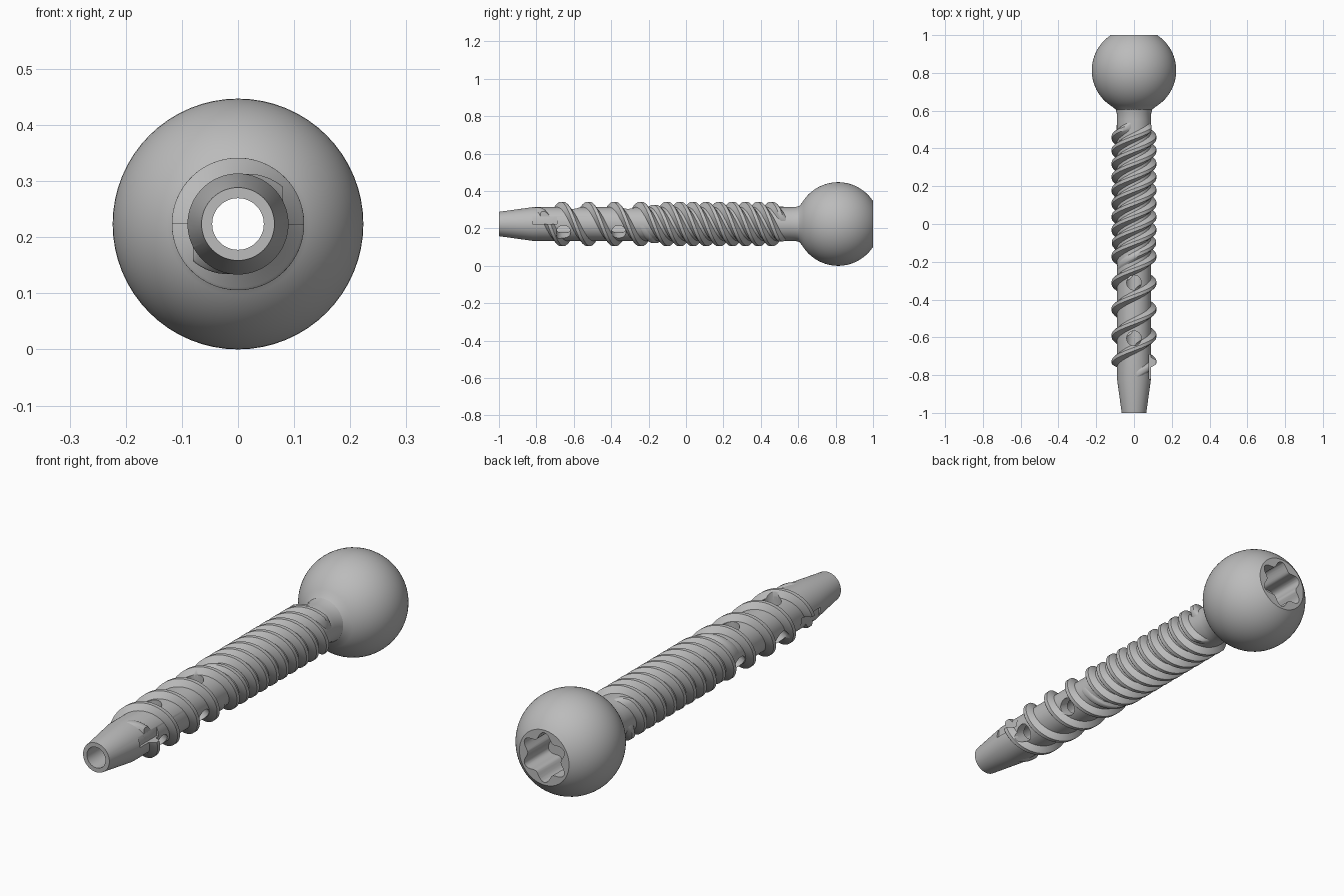
import bpy, bmesh
from math import sin, cos, pi, tau, sqrt, radians
from mathutils import Matrix

if "Cube" in bpy.data.objects:
    bpy.data.objects.remove(bpy.data.objects["Cube"])

AXIS_Z = 0.2235        # height of the screw axis
BALL_R, BALL_Y = 0.2235, 0.813
CORE_R, CREST_R, BORE_R = 0.09, 0.118, 0.046
PITCH = 0.14           # distance between the two main threads
LEAD = 2 * PITCH
CREST_Y = -0.382       # a crest crosses the top of the shaft here

steel = bpy.data.materials.new("grey steel")
steel.use_nodes = True
steel.diffuse_color = (0.5, 0.5, 0.5, 1)
steel.node_tree.nodes["Principled BSDF"].inputs["Base Color"].default_value = (0.5, 0.5, 0.5, 1)


def polar(r, angle, y):
    return (r * sin(angle), y, AXIS_Z + r * cos(angle))


def finish(name, bm):
    bmesh.ops.recalc_face_normals(bm, faces=bm.faces)
    mesh = bpy.data.meshes.new(name)
    bm.to_mesh(mesh)
    bm.free()
    mesh.materials.append(steel)
    obj = bpy.data.objects.new(name, mesh)
    bpy.context.collection.objects.link(obj)
    return obj


def bridge(bm, a, b):
    for i in range(len(a)):
        j = (i + 1) % len(a)
        bm.faces.new((a[i], a[j], b[j], b[i]))


def lathe(name, profile, steps=64):
    """Revolve a closed (radius, y) loop about the screw axis."""
    bm = bmesh.new()
    rings = [[bm.verts.new(polar(r, tau * k / steps, y)) for r, y in profile]
             for k in range(steps)]
    for k in range(steps):
        bridge(bm, rings[k], rings[(k + 1) % steps])
    return finish(name, bm)


def cut(obj, cutters):
    bpy.context.view_layer.objects.active = obj
    for cutter in cutters:
        mod = obj.modifiers.new("cut", 'BOOLEAN')
        mod.operation, mod.solver, mod.object = 'DIFFERENCE', 'EXACT', cutter
        bpy.ops.object.modifier_apply(modifier=mod.name)


def smooth(obj):
    bpy.ops.object.select_all(action='DESELECT')
    obj.select_set(True)
    bpy.context.view_layer.objects.active = obj
    bpy.ops.object.shade_smooth_by_angle(angle=radians(32))


# Hollow shaft, flared neck and truncated ball in one turned body
profile = [(BORE_R, -1.0), (0.065, -1.0), (CORE_R, -0.82), (CORE_R, -0.4),
           (CORE_R, 0.1), (CORE_R, 0.555), (0.091, 0.585), (0.096, 0.605)]
first, last, steps = 0.62, 1.0, 28
t0, t1 = [(y - BALL_Y) / BALL_R for y in (first, last)]
from math import asin
for i in range(steps + 1):
    t = asin(t0) + (asin(t1) - asin(t0)) * i / steps
    profile.append((BALL_R * cos(t), BALL_Y + BALL_R * sin(t)))
profile.append((BORE_R, 1.0))
body = lathe("screw_body", profile)


# Helical threads: two full-length starts, two more on the upper shaft
def ramp(y, a, b):
    return max(0.0, min(1.0, (y - a) / (b - a)))


def thread(bm, offset, y0, y1, run_in, steps_per_turn=56):
    section = [(-0.033, 0), (-0.026, 0.2), (-0.014, 0.85), (-0.009, 1),
               (0.009, 1), (0.014, 0.85), (0.026, 0.2), (0.033, 0)]
    base = CORE_R - 0.006
    count = int((y1 - y0) / LEAD * steps_per_turn)
    rings = []
    for k in range(count + 1):
        y = y0 + (y1 - y0) * k / count
        angle = tau * (y - CREST_Y - offset) / LEAD
        grow = max(0.03, min(ramp(y, y0, y0 + run_in), ramp(-y, -y1, -y1 + 0.03)))
        ring = [polar(base + (CREST_R - base) * grow * h, angle, y + dy)
                for dy, h in section]
        ring += [polar(base - 0.012, angle, y + s * 0.033) for s in (1, -1)]
        rings.append([bm.verts.new(p) for p in ring])
    for a, b in zip(rings, rings[1:]):
        bridge(bm, a, b)
    bm.faces.new(rings[0])
    bm.faces.new(rings[-1])


def threads(name, offsets, *args):
    bm = bmesh.new()
    for offset in offsets:
        thread(bm, offset, *args)
    return finish(name, bm)


main_threads = threads("main_threads", (0, PITCH), -0.81, 0.525, 0.08)
upper_threads = threads("upper_threads", (PITCH / 2, PITCH * 1.5), -0.27, 0.525, 0.18)


# Radial side holes, spiralling in the valley between the main threads
def hole(angle, y):
    bm = bmesh.new()
    place = (Matrix.Translation((0, y, AXIS_Z)) @ Matrix.Rotation(angle, 4, 'Y')
             @ Matrix.Translation((0, 0, 0.1)))
    bmesh.ops.create_cone(bm, cap_ends=True, segments=24, radius1=0.039,
                          radius2=0.039, depth=0.2, matrix=place)
    return finish("hole_cutter", bm)


# Two cutting flutes near the tip, on opposite quadrants
def flute(side):
    bm = bmesh.new()
    place = (Matrix.Translation((side * 0.13, -0.755, AXIS_Z + side * 0.1))
             @ Matrix.Diagonal((0.1, 0.13, 0.2, 1)))
    bmesh.ops.create_cube(bm, size=1, matrix=place)
    return finish("flute_cutter", bm)


# Six-lobed drive socket in the flat of the ball
def socket():
    bm = bmesh.new()
    n = 72
    rings = []
    for y in (0.83, 1.05):
        rings.append([bm.verts.new(polar(0.096 + 0.015 * cos(6 * tau * k / n),
                                         tau * k / n, y)) for k in range(n)])
    bridge(bm, *rings)
    for ring in rings:
        bm.faces.new(ring)
    return finish("socket_cutter", bm)


holes = [hole(i * tau / 3, y + i_shift)
         for y in (-0.605, -0.31)
         for i, i_shift in ((0, 0), (1, -0.05), (2, 0.05))]
flutes = [flute(s) for s in (-1, 1)]
drive = socket()

cut(body, holes + flutes + [drive])
cut(main_threads, holes + flutes)
cut(upper_threads, holes[3:])
for part in (body, main_threads, upper_threads):
    smooth(part)

# Remove the cutters once they have been applied
for cutter in holes + flutes + [drive]:
    bpy.data.objects.remove(cutter)
